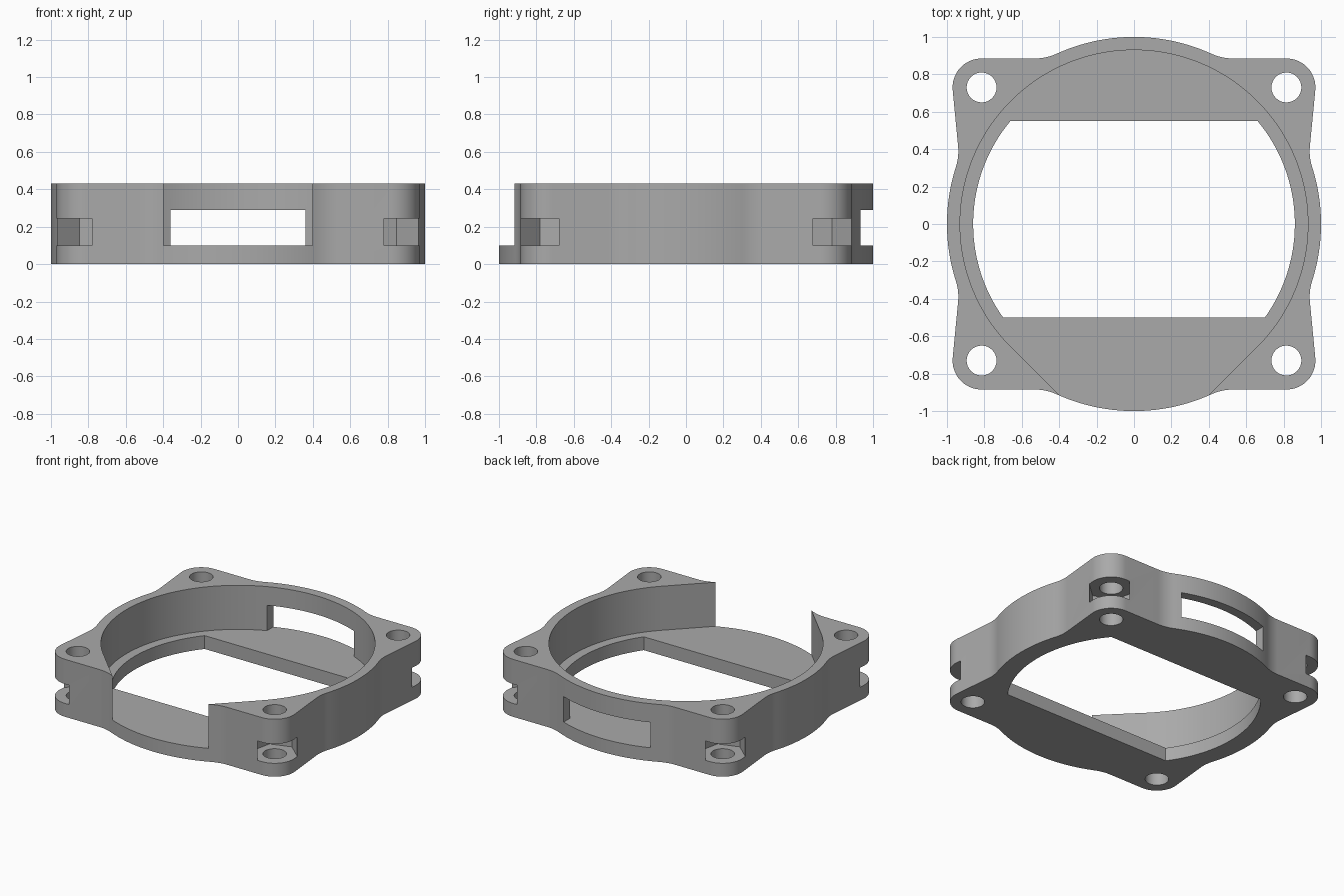
import bpy, bmesh
from math import sin, cos, pi, radians, atan2, asin, sqrt
from mathutils import Vector

if "Cube" in bpy.data.objects:
    bpy.data.objects.remove(bpy.data.objects["Cube"])

HEIGHT, FLOOR = 0.43, 0.1
BORE, OPENING = 0.93, 0.86
HOLE = Vector((0.815, 0.73))
CORNER_R, FILLET_R = 0.155, 0.28

grey = bpy.data.materials.new("Grey")
grey.use_nodes = True
colour = (0.4, 0.4, 0.4, 1)
grey.diffuse_color = colour
grey.node_tree.nodes["Principled BSDF"].inputs["Base Color"].default_value = colour


def arc(centre, r, start, end, steps):
    angles = [start + (end - start) * i / steps for i in range(steps + 1)]
    return [Vector((centre[0] + r * cos(a), centre[1] + r * sin(a))) for a in angles]


def prism(name, outline, z0, z1):
    """Extrude a closed outline between two heights."""
    bm = bmesh.new()
    face = bm.faces.new([bm.verts.new((p[0], p[1], z0)) for p in outline])
    top = bmesh.ops.extrude_face_region(bm, geom=[face])["geom"]
    for v in top:
        if isinstance(v, bmesh.types.BMVert):
            v.co.z = z1
    bmesh.ops.recalc_face_normals(bm, faces=bm.faces)
    mesh = bpy.data.meshes.new(name)
    bm.to_mesh(mesh)
    bm.free()
    obj = bpy.data.objects.new(name, mesh)
    bpy.context.collection.objects.link(obj)
    mesh.materials.append(grey)
    return obj


def cut(target, cutter):
    mod = target.modifiers.new(cutter.name, "BOOLEAN")
    mod.operation, mod.solver, mod.object = "DIFFERENCE", "EXACT", cutter
    bpy.context.view_layer.objects.active = target
    bpy.ops.object.modifier_apply(modifier=mod.name)
    bpy.data.objects.remove(cutter)


def fillet_centre(n, u):
    """Centre of the hollow between the unit circle and a corner's side."""
    d = n.dot(HOLE) + CORNER_R + FILLET_R
    return n * d + u * sqrt((1 + FILLET_R) ** 2 - d * d)


# Quarter outline: bulge, hollow, rounded corner, hollow, bulge
tilt = radians(5.5)
f1 = fillet_centre(Vector((cos(tilt), -sin(tilt))), Vector((sin(tilt), cos(tilt))))
f2 = fillet_centre(Vector((0, 1)), Vector((1, 0)))
a1, a2 = atan2(f1.y, f1.x), atan2(f2.y, f2.x)
quarter = (arc((0, 0), 1, 0, a1, 12)
           + arc(f1, FILLET_R, a1 + pi, pi - tilt, 8)[1:]
           + arc(HOLE, CORNER_R, -tilt, pi / 2, 16)
           + arc(f2, FILLET_R, 1.5 * pi, a2 + pi, 10)
           + arc((0, 0), 1, a2, pi / 2, 16)[1:])
half = quarter + [Vector((-p.x, p.y)) for p in reversed(quarter[:-1])]
outline = half + [Vector((p.x, -p.y)) for p in reversed(half[1:-1])]
housing = prism("housing", outline, 0, HEIGHT)

# Round bore with a flared gap through the front wall
gap = [(-0.2, 0.2 - BORE * sqrt(2)), (0.2, 0.2 - BORE * sqrt(2))]
bore = arc((0, 0), BORE, -pi / 4, 1.25 * pi, 120) + gap
cut(housing, prism("bore_cutter", bore, FLOOR, HEIGHT + 0.1))

# Floor opening: circle with straight front and back
back, front = asin(0.55 / OPENING), asin(0.5 / OPENING)
opening = (arc((0, 0), OPENING, -front, back, 32)
           + arc((0, 0), OPENING, pi - back, pi + front, 32))
cut(housing, prism("opening_cutter", opening, -0.1, FLOOR + 0.1))

# Window in the back wall
window = [(-0.36, 0.8), (0.36, 0.8), (0.36, 1.1), (-0.36, 1.1)]
cut(housing, prism("window_cutter", window, FLOOR, 0.29))

# Corner screw holes and hexagonal nut slots open to the outside
for sx in (-1, 1):
    for sy in (-1, 1):
        c = Vector((sx * HOLE.x, sy * HOLE.y))
        a = atan2(c.y, c.x)
        out = Vector((cos(a), sin(a))) * 0.4
        hexagon = arc(c, 0.16, a + 2 * pi / 3, a + 4 * pi / 3, 2)
        slot = hexagon + [hexagon[2] + out, hexagon[0] + out]
        cut(housing, prism("nut_slot_cutter", slot, FLOOR, 0.245))
        hole = arc(c, 0.08, 0, 2 * pi, 32)[:-1]
        cut(housing, prism("screw_hole_cutter", hole, -0.1, HEIGHT + 0.1))

bpy.ops.object.select_all(action="DESELECT")
housing.select_set(True)
bpy.context.view_layer.objects.active = housing
bpy.ops.object.shade_smooth_by_angle(angle=radians(30))
